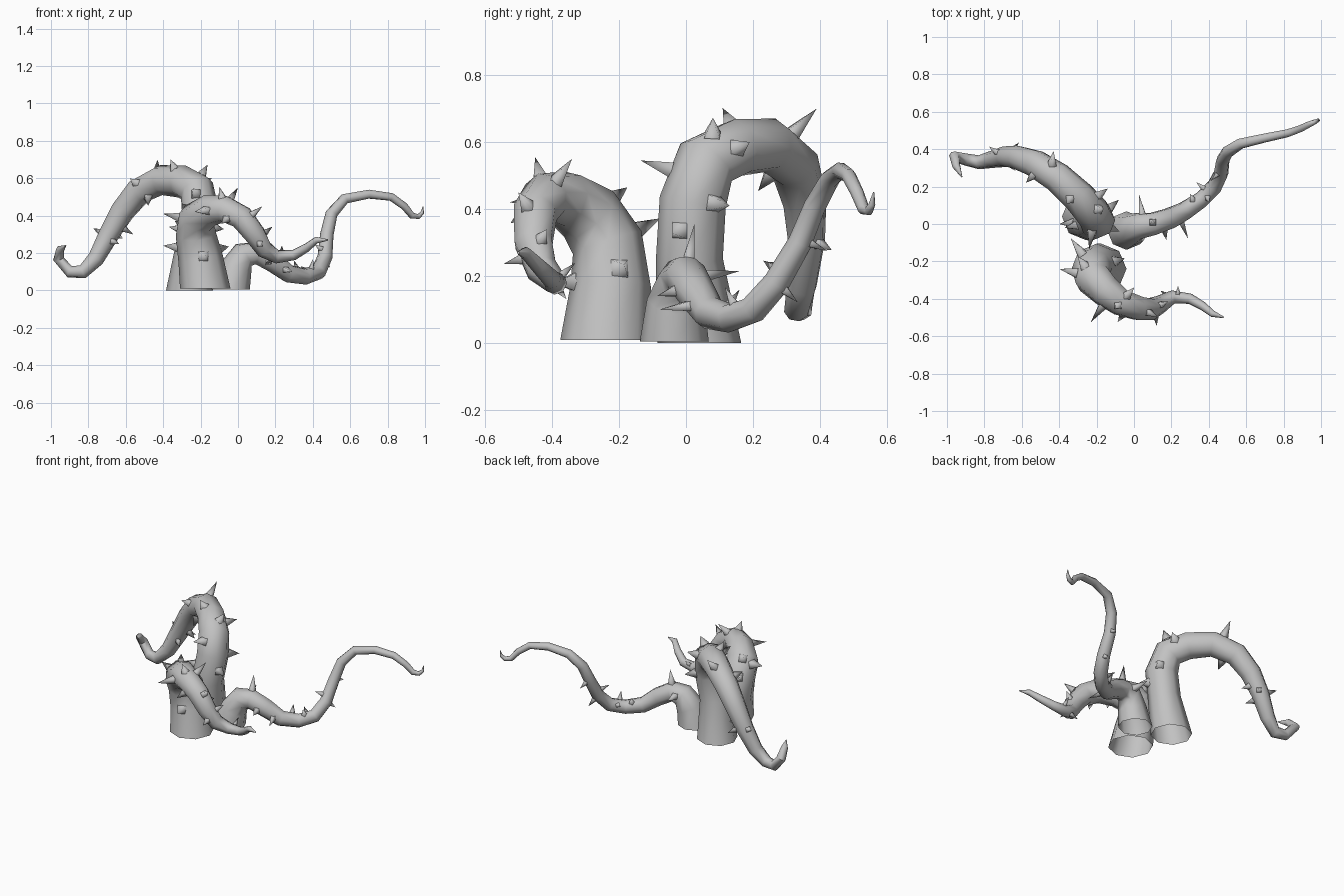
import bpy
import bmesh
import math
from mathutils import Vector

if "Cube" in bpy.data.objects:
    bpy.data.objects.remove(bpy.data.objects["Cube"], do_unlink=True)

SIDES = 8

grey = bpy.data.materials.new("plain_grey")
grey.use_nodes = True
colour = (0.54, 0.54, 0.54, 1)
grey.diffuse_color = colour
grey.node_tree.nodes["Principled BSDF"].inputs["Base Color"].default_value = colour


def finish(bm, name, angle):
    """Turn a bmesh into a named, shaded object."""
    mesh = bpy.data.meshes.new(name)
    bm.to_mesh(mesh)
    bm.free()
    mesh.materials.append(grey)
    obj = bpy.data.objects.new(name, mesh)
    bpy.context.collection.objects.link(obj)
    bpy.ops.object.select_all(action="DESELECT")
    obj.select_set(True)
    bpy.context.view_layer.objects.active = obj
    bpy.ops.object.shade_smooth_by_angle(angle=math.radians(angle))


def tentacle(name, path):
    """Sweep a tapering ring along (x, y, z, radius) points, open at the root."""
    bm = bmesh.new()
    points = [Vector(p[:3]) for p in path]
    tangent = Vector((0, 0, 1))
    side = Vector((1, 0, 0))
    previous = None
    for i, centre in enumerate(points):
        if i > 0:
            after = points[min(i + 1, len(points) - 1)]
            new = (centre - points[i - 1]).normalized()
            if i < len(points) - 1:
                new = (new + (after - centre).normalized()).normalized()
            side = tangent.rotation_difference(new) @ side
            tangent = new
        up = tangent.cross(side).normalized()
        ring = []
        for k in range(SIDES):
            a = math.tau * k / SIDES
            offset = (side * math.cos(a) + up * math.sin(a)) * path[i][3]
            ring.append(bm.verts.new(centre + offset))
        if previous:
            for k in range(SIDES):
                n = (k + 1) % SIDES
                bm.faces.new((previous[k], previous[n], ring[n], ring[k]))
        previous = ring
    bm.faces.new(previous)
    finish(bm, name, 60)


def nearest_on_path(path, target):
    """Distance to the centre line, closest point on it, and its radius."""
    best = None
    for a, b in zip(path, path[1:]):
        start, end = Vector(a[:3]), Vector(b[:3])
        span = end - start
        t = max(0, min(1, (target - start).dot(span) / span.length_squared))
        spot = start + span * t
        gap = (target - spot).length
        if best is None or gap < best[0]:
            best = (gap, spot, a[3] + (b[3] - a[3]) * t)
    return best


def thorns(name, path, tips):
    """Four-sided spikes standing on the skin, pointing at the given tips."""
    bm = bmesh.new()
    for tip in tips:
        gap, spot, radius = nearest_on_path(path, Vector(tip))
        out = (Vector(tip) - spot).normalized()
        length = max(0.05, min(0.1, gap - radius))
        width = 0.006 + radius * 0.28
        root = spot + out * radius * 0.9
        side = out.orthogonal().normalized()
        up = out.cross(side)
        base = [bm.verts.new(root + d * width) for d in (side, up, -side, -up)]
        point = bm.verts.new(spot + out * (radius + length))
        for k in range(4):
            bm.faces.new((base[k], base[(k + 1) % 4], point))
    finish(bm, name, 180)


# Tall arching tentacle on the right
tall_path = [
    (-.26, .04, 0, .125), (-.23, .01, .25, .1), (-.2, .02, .42, .1),
    (-.22, .06, .54, .095), (-.3, .15, .583, .088), (-.41, .25, .59, .082),
    (-.53, .325, .53, .075), (-.62, .355, .42, .066), (-.69, .36, .3, .056),
    (-.76, .345, .17, .046), (-.83, .33, .1, .038), (-.9, .345, .1, .033),
    (-.96, .36, .17, .03), (-.95, .31, .22, .022), (-.92, .25, .24, .003),
]
tall_tips = [
    (-.24, -.135, .545), (-.36, .11, .7), (-.43, .39, .7), (-.17, .08, .66),
    (-.14, .19, .6), (-.4, 0, .24), (-.37, -.02, .34), (-.08, .13, .41),
    (-.09, -.035, .33), (-.56, .34, .3), (-.62, .43, .28), (-.77, .41, .33),
    (-.55, .25, .58), (-.64, .29, .25), (-.48, .22, .46),
]

# Front tentacle curling forward and to the left
front_path = [
    (-.175, -.24, .01, .135), (-.2, -.225, .17, .12), (-.225, -.235, .3, .108),
    (-.22, -.29, .385, .1), (-.15, -.36, .43, .086), (-.07, -.42, .435, .074),
    (.02, -.45, .39, .068), (.09, -.455, .3, .06), (.14, -.43, .22, .049),
    (.21, -.39, .18, .036), (.3, -.4, .19, .028), (.37, -.44, .23, .023),
    (.42, -.48, .27, .018), (.48, -.5, .27, .004),
]
front_tips = [
    (-.1, -.45, .555), (0, -.34, .55), (-.3, -.175, .465), (-.4, -.24, .41),
    (-.07, -.19, .23), (-.235, -.53, .42), (-.085, -.52, .36), (.13, -.5, .45),
    (.12, -.53, .24), (.235, -.33, .24), (.16, -.37, .15), (-.35, -.06, .38),
    (-.18, -.37, .18), (.17, -.42, .33),
]

# Long thin tentacle reaching to the left
long_path = [
    (-.04, -.035, .005, .103), (-.01, -.03, .12, .087), (.03, -.01, .19, .072),
    (.1, 0, .2, .063), (.19, .03, .15, .058), (.27, .07, .09, .05),
    (.36, .13, .075, .044), (.43, .2, .1, .043), (.465, .27, .18, .04),
    (.475, .34, .3, .036), (.5, .385, .41, .033), (.57, .43, .49, .029),
    (.7, .46, .515, .025), (.82, .485, .5, .022), (.89, .51, .45, .02),
    (.93, .53, .4, .018), (.965, .545, .395, .014), (.985, .555, .415, .01),
    (.99, .56, .45, .002),
]
long_tips = [
    (.1, .025, .355), (.02, .2, .22), (.17, -.07, .145), (.29, -.08, .1),
    (.3, .16, .16), (.35, .21, .12), (.4, .12, .16), (.49, .33, .125),
    (.42, .24, .24), (.49, .41, .28),
]

for name, path, tips in (
    ("tall_tentacle", tall_path, tall_tips),
    ("front_tentacle", front_path, front_tips),
    ("long_tentacle", long_path, long_tips),
):
    tentacle(name, path)
    thorns(name + "_thorns", path, tips)
